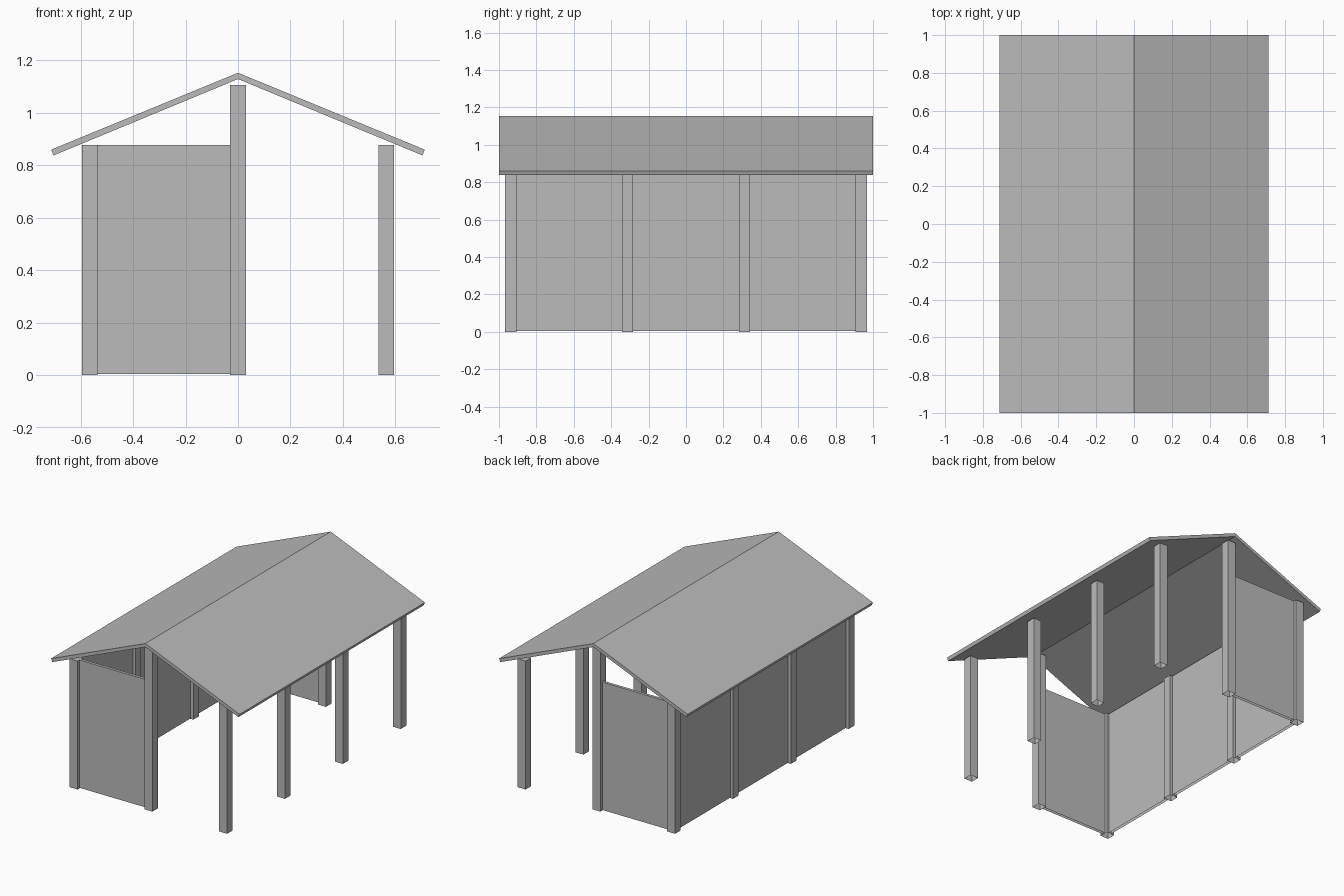
import bpy, bmesh

if "Cube" in bpy.data.objects:
    bpy.data.objects.remove(bpy.data.objects["Cube"])

grey = bpy.data.materials.new("plain_grey")
grey.diffuse_color = (0.5, 0.5, 0.5, 1)
grey.use_nodes = True
grey.node_tree.nodes["Principled BSDF"].inputs["Base Color"].default_value = grey.diffuse_color


def finish(name, bm):
    mesh = bpy.data.meshes.new(name)
    bmesh.ops.recalc_face_normals(bm, faces=bm.faces)
    # posts and panels are open underneath
    low = [f for f in bm.faces if f.calc_center_median().z < 0.01]
    bmesh.ops.delete(bm, geom=low, context='FACES')
    bm.to_mesh(mesh)
    bm.free()
    mesh.materials.append(grey)
    bpy.context.collection.objects.link(bpy.data.objects.new(name, mesh))


def box(name, x0, x1, y0, y1, z0, z1):
    bm = bmesh.new()
    bmesh.ops.create_cube(bm, size=1)
    for v in bm.verts:
        v.co = (x1 if v.co.x > 0 else x0, y1 if v.co.y > 0 else y0,
                z1 if v.co.z > 0 else z0)
    finish(name, bm)


H, EAVE, RIDGE = 0.03, 0.877, 1.107   # half post width, post heights
PX, PY, T = 0.565, 0.9365, 0.01       # post lines, half panel thickness
rows = [-PY, -PY / 3, PY / 3, PY]


def post(name, x, y, top):
    box(name, x - H, x + H, y - H, y + H, 0, top)


# Side posts
for y in rows:
    post("left_post", -PX, y, EAVE)
    post("right_post", PX, y, EAVE)

# Tall ridge posts and half-width end walls
for side, y in (("front", -PY), ("back", PY)):
    post(side + "_ridge_post", 0, y, RIDGE)
    box(side + "_wall", -PX + H, -H, y - T, y + T, 0.004, EAVE)

# Left side wall, one panel per bay
for a, b in zip(rows, rows[1:]):
    box("left_wall", -PX - T, -PX + T, a + H, b - H, 0.004, EAVE)

# Gable roof: folded profile extruded along y
half = [(0, 1.153), (0.712, 0.860), (0.703, 0.838), (0, 1.129)]
profile = half + [(-x, z) for x, z in half[2:0:-1]]
bm = bmesh.new()
ends = [[bm.verts.new((x, y, z)) for x, z in profile] for y in (-1, 1)]
for e in ends:
    bm.faces.new(e[:4])
    bm.faces.new([e[0]] + e[3:])
n = len(profile)
for i in range(n):
    j = (i + 1) % n
    bm.faces.new((ends[0][i], ends[0][j], ends[1][j], ends[1][i]))
finish("roof", bm)
